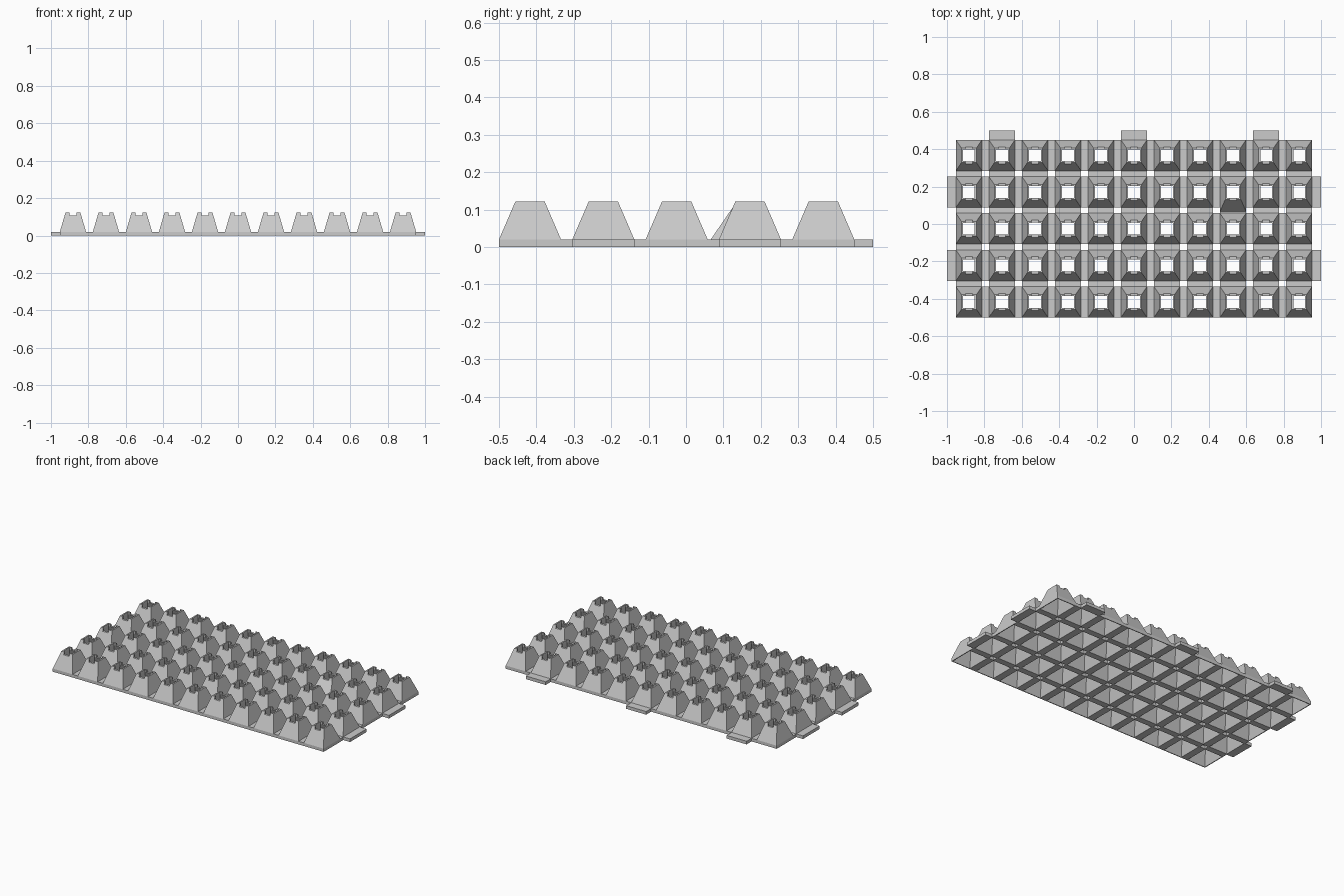
import bpy, bmesh

cube = bpy.data.objects.get("Cube")
if cube:
    bpy.data.objects.remove(cube, do_unlink=True)

# Layout
COLS, ROWS = 11, 5
PITCH_X, PITCH_Y = 0.1765, 0.196
HALF_X, HALF_Y = 0.07, 0.083
BASE_Z, NOTCH_Z, TOP_Z = 0.02, 0.106, 0.122
NOTCH = 0.019
xs = [(i - (COLS - 1) / 2) * PITCH_X for i in range(COLS)]
ys = [-0.5 + HALF_Y + j * PITCH_Y for j in range(ROWS)]

grey = bpy.data.materials.new("light grey")
grey.use_nodes = True
grey.diffuse_color = (0.6, 0.6, 0.6, 1)
grey.node_tree.nodes["Principled BSDF"].inputs["Base Color"].default_value = (0.6, 0.6, 0.6, 1)


def add_object(name, mesh, location=(0, 0, 0)):
    obj = bpy.data.objects.new(name, mesh)
    obj.location = location
    bpy.context.collection.objects.link(obj)
    return obj


def finish(bm, name):
    bmesh.ops.recalc_face_normals(bm, faces=bm.faces)
    mesh = bpy.data.meshes.new(name)
    bm.to_mesh(mesh)
    bm.free()
    mesh.materials.append(grey)
    return mesh


def lerp(a, b, t):
    return a + (b - a) * t


def stud_mesh(name, front_bulge=0.0):
    """Hollow truncated pyramid with a notched open top."""
    bm = bmesh.new()

    def ring(hx, hy, z, bulge=0.0):
        outline = [(-hx, -1), (-NOTCH, -1), (NOTCH, -1), (hx, -1),
                   (hx, 1), (NOTCH, 1), (-NOTCH, 1), (-hx, 1)]
        return [bm.verts.new((x, s * hy - (bulge if s < 0 else 0), z)) for x, s in outline]

    def band(a, b, skip=()):
        for i in range(8):
            if i not in skip:
                j = (i + 1) % 8
                bm.faces.new((a[i], a[j], b[j], b[i]))

    t = (NOTCH_Z - BASE_Z) / (TOP_Z - BASE_Z)
    foot = ring(HALF_X, HALF_Y, 0, front_bulge)
    shoulder = ring(HALF_X, HALF_Y, BASE_Z, front_bulge)
    neck = ring(lerp(HALF_X, 0.04, t), lerp(HALF_Y, 0.039, t), NOTCH_Z)
    crown = ring(0.04, 0.039, TOP_Z)
    in_foot = ring(HALF_X - 0.005, HALF_Y - 0.005, 0)
    in_neck = ring(0.032, 0.032, NOTCH_Z)
    in_crown = ring(0.031, 0.031, TOP_Z)

    gaps = (1, 5)
    band(foot, shoulder)
    band(shoulder, neck)
    band(neck, crown, gaps)
    band(crown, in_crown, gaps)
    band(in_crown, in_neck, gaps)
    band(in_neck, in_foot)
    band(in_foot, foot)
    # Notch floors and cheeks
    for i in gaps:
        bm.faces.new((neck[i], neck[i + 1], in_neck[i + 1], in_neck[i]))
        for k in (i, i + 1):
            bm.faces.new((neck[k], crown[k], in_crown[k], in_neck[k]))
    return finish(bm, name)


def plate_mesh(name, sx, sy):
    """Flat strip as thick as the stud base."""
    bm = bmesh.new()
    bmesh.ops.create_cube(bm, size=1)
    for v in bm.verts:
        v.co = (v.co.x * sx, v.co.y * sy, (v.co.z + 0.5) * BASE_Z)
    return finish(bm, name)


# Studs, one of them with a stretched front foot
stud = stud_mesh("stud")
stretched = stud_mesh("stretched_stud", 0.022)
for i, x in enumerate(xs):
    for j, y in enumerate(ys):
        add_object("stud", stretched if (i, j) == (8, 3) else stud, (x, y, 0))

# Flat links between neighbouring studs
gap_x, gap_y = PITCH_X - 2 * HALF_X, PITCH_Y - 2 * HALF_Y
side_link = plate_mesh("side_link", gap_x, 2 * HALF_Y)
row_link = plate_mesh("row_link", 2 * HALF_X, gap_y)
for i, x in enumerate(xs):
    for j, y in enumerate(ys):
        if i < COLS - 1:
            add_object("side_link", side_link, (x + PITCH_X / 2, y, 0))
        if j < ROWS - 1:
            add_object("row_link", row_link, (x, y + PITCH_Y / 2, 0))

# Tabs on the two ends and along the back
edge_x, edge_y = xs[-1] + HALF_X, ys[-1] + HALF_Y
end_tab = plate_mesh("end_tab", 1 - edge_x, 2 * HALF_Y)
back_tab = plate_mesh("back_tab", 2 * HALF_X, 0.5 - edge_y)
for j in (1, 3):
    for side in (-1, 1):
        add_object("end_tab", end_tab, (side * (1 + edge_x) / 2, ys[j], 0))
for i in (1, 5, 9):
    add_object("back_tab", back_tab, (xs[i], (0.5 + edge_y) / 2, 0))
